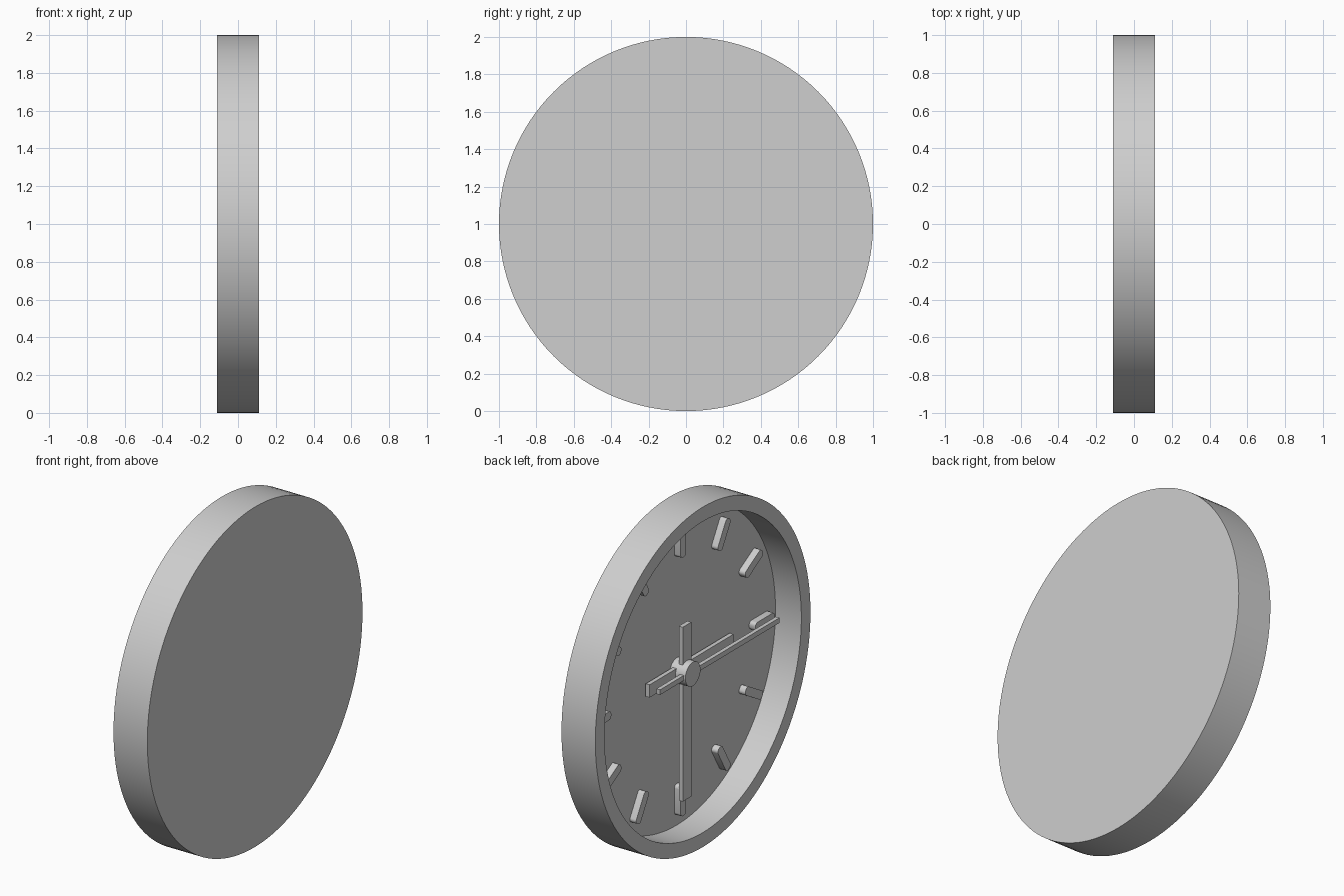
import bpy, bmesh, math
from mathutils import Matrix

cube = bpy.data.objects.get("Cube")
if cube:
    bpy.data.objects.remove(cube, do_unlink=True)

CENTRE = Matrix.Translation((0, 0, 1))
DIAL_X = 0.058      # plane of the dial; the clock looks toward -x
SEGMENTS = 128

grey = bpy.data.materials.new("light_grey")
grey.use_nodes = True
grey.diffuse_color = (0.62, 0.62, 0.62, 1)
grey.node_tree.nodes["Principled BSDF"].inputs["Base Color"].default_value = (0.62, 0.62, 0.62, 1)


def finish(name, bm, turn=0):
    """Turn about the clock axis, lift to the clock centre and link."""
    bm.transform(CENTRE @ Matrix.Rotation(turn, 4, 'X'))
    bmesh.ops.recalc_face_normals(bm, faces=bm.faces)
    mesh = bpy.data.meshes.new(name)
    bm.to_mesh(mesh)
    bm.free()
    mesh.materials.append(grey)
    mesh.shade_smooth()
    mesh.set_sharp_from_angle(angle=math.radians(30))
    obj = bpy.data.objects.new(name, mesh)
    bpy.context.collection.objects.link(obj)
    return obj


def lathe(name, profile):
    """Spin (x, radius) points around the x axis."""
    bm = bmesh.new()
    verts = [bm.verts.new((x, 0, r)) for x, r in profile]
    edges = [bm.edges.new(pair) for pair in zip(verts, verts[1:])]
    bmesh.ops.spin(bm, geom=verts + edges, axis=(1, 0, 0), cent=(0, 0, 0),
                   angle=math.tau, steps=SEGMENTS, use_merge=True)
    bmesh.ops.remove_doubles(bm, verts=bm.verts, dist=1e-5)
    return finish(name, bm)


def bar(name, x0, x1, width, r0, r1, turn=0, corner=0):
    """Flat bar along the radius from r0 to r1, with optional rounded corners."""
    bm = bmesh.new()
    bmesh.ops.create_cube(bm, size=1)
    bm.transform(Matrix.Translation(((x0 + x1) / 2, 0, (r0 + r1) / 2))
                 @ Matrix.Diagonal((x1 - x0, width, r1 - r0, 1)))
    if corner:
        along = [e for e in bm.edges
                 if abs(e.verts[0].co.x - e.verts[1].co.x) > 1e-4]
        bmesh.ops.bevel(bm, geom=along, offset=corner, segments=5,
                        profile=0.5, affect='EDGES')
    return finish(name, bm, turn)


# Case: closed back, raised rim and recessed dial in one turned shell
lathe("clock_case", [(0.11, 0), (0.11, 1), (-0.11, 1), (-0.11, 0.915),
                     (DIAL_X, 0.915), (DIAL_X, 0)])

# Hour markers
for hour in range(1, 13):
    bar(f"hour_marker_{hour}", 0.017, DIAL_X + 0.005, 0.05, 0.67, 0.85,
        turn=hour * math.tau / 12, corner=0.02)

# Hands, stacked from the dial outward
bar("hour_hand", 0.02, 0.045, 0.075, -0.31, 0.47, turn=math.tau / 4)
bar("minute_hand", -0.007, 0.019, 0.08, -0.28, 0.745, turn=math.pi)
bar("second_hand", -0.034, -0.01, 0.03, -0.29, 0.82, turn=math.tau / 4)

# Hub
lathe("hand_hub", [(DIAL_X + 0.005, 0), (DIAL_X + 0.005, 0.07),
                   (-0.045, 0.07), (-0.045, 0)])
